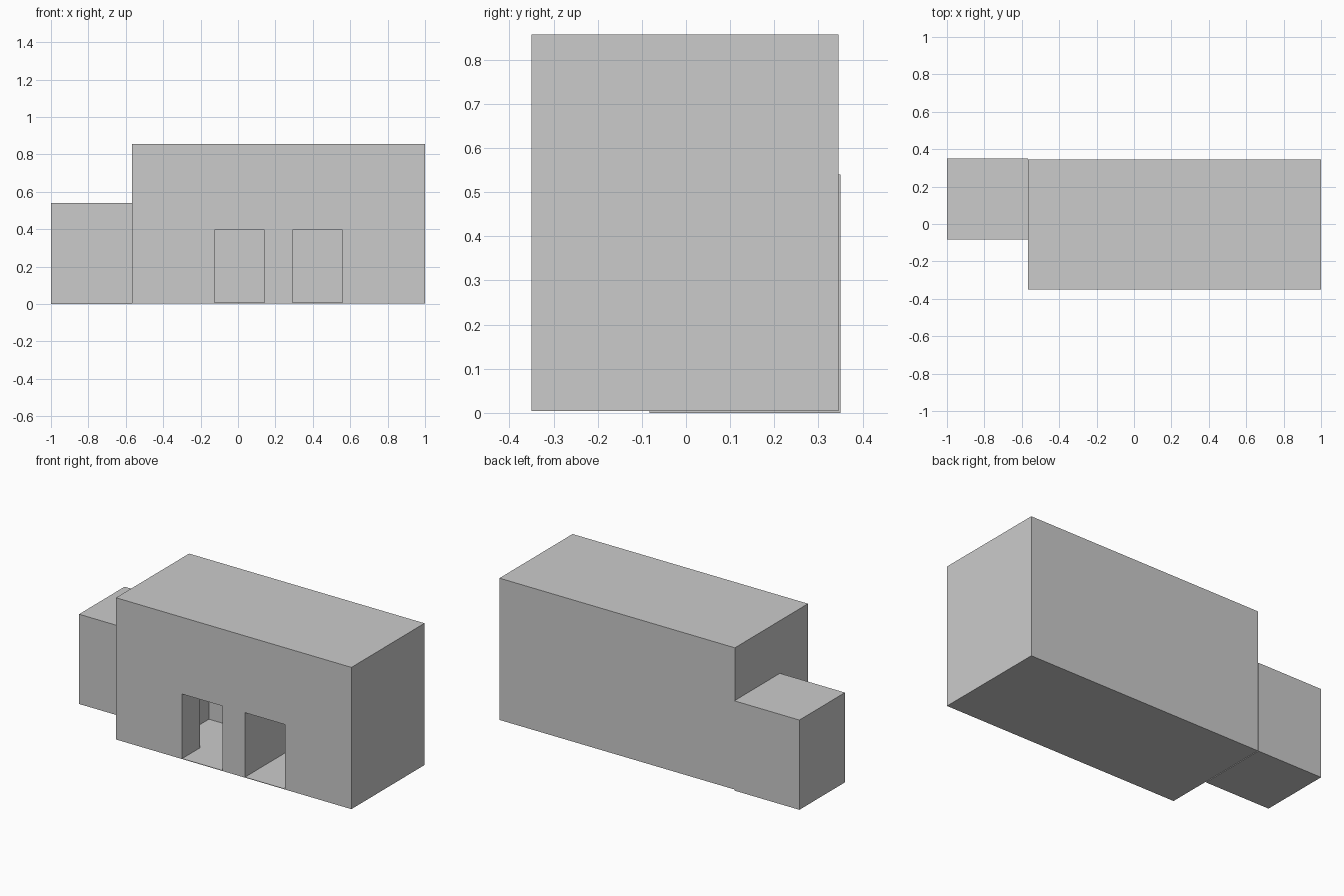
import bpy, bmesh

if "Cube" in bpy.data.objects:
    bpy.data.objects.remove(bpy.data.objects["Cube"])


def prism(name, plan, z0, z1):
    """Extrude a flat plan outline from z0 up to z1."""
    bm = bmesh.new()
    face = bm.faces.new([bm.verts.new((x, y, z0)) for x, y in plan])
    top = bmesh.ops.extrude_face_region(bm, geom=[face])["geom"]
    verts = [v for v in top if isinstance(v, bmesh.types.BMVert)]
    bmesh.ops.translate(bm, verts=verts, vec=(0, 0, z1 - z0))
    bmesh.ops.recalc_face_normals(bm, faces=bm.faces)
    mesh = bpy.data.meshes.new(name)
    bm.to_mesh(mesh)
    bm.free()
    obj = bpy.data.objects.new(name, mesh)
    bpy.context.collection.objects.link(obj)
    return obj


def rect(x0, y0, x1, y1):
    return [(x0, y0), (x1, y0), (x1, y1), (x0, y1)]


LEFT, RIGHT = -0.567, 1.0
MID = (LEFT + RIGHT) / 2

# Main building and the lower side annex
main = prism("main_building", rect(LEFT, -0.35, RIGHT, 0.345), 0.004, 0.857)
prism("side_annex", rect(-1.0, -0.083, LEFT, 0.35), 0.0, 0.54)

# Two mirrored doorways, each opening into a wider room behind the front wall
half_plan = [(0.075, -0.45), (0.343, -0.45), (0.343, -0.18),
             (0.515, -0.18), (0.515, 0.15), (0.075, 0.15)]
for side, sign in (("left", -1), ("right", 1)):
    cutter = prism(side + "_room_cutter",
                   [(MID + sign * x, y) for x, y in half_plan], 0.007, 0.395)
    cutter.hide_render = True
    cutter.hide_viewport = True
    mod = main.modifiers.new(side + "_room", 'BOOLEAN')
    mod.operation = 'DIFFERENCE'
    mod.solver = 'EXACT'
    mod.object = cutter
